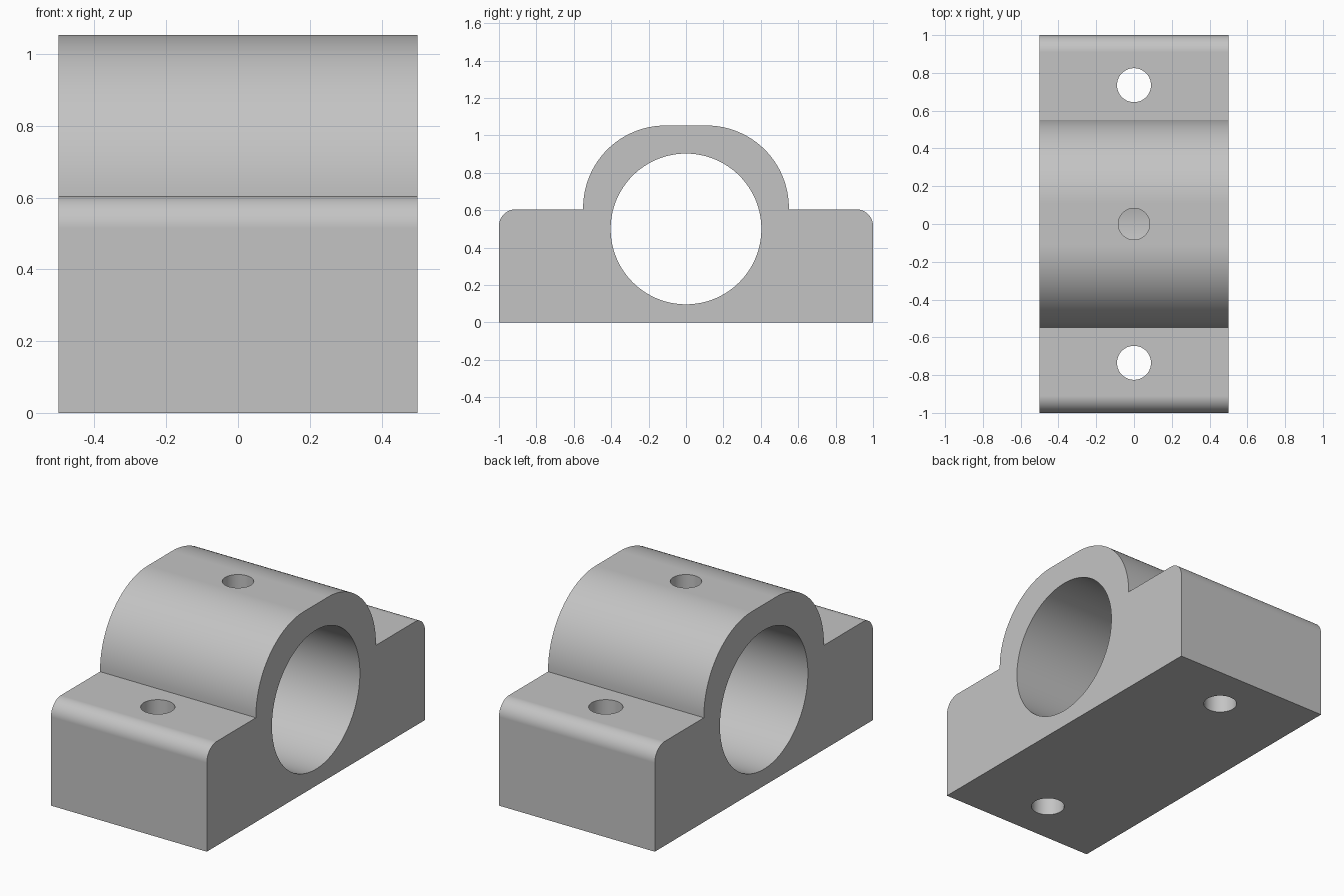
import bpy
import bmesh
from math import sin, cos, pi, radians

cube = bpy.data.objects.get("Cube")
if cube:
    bpy.data.objects.remove(cube, do_unlink=True)

WIDTH = 1.0
BASE_TOP, BASE_HALF, BASE_ROUND = 0.605, 1.0, 0.09
HOUSING_TOP, HOUSING_HALF, HOUSING_ROUND = 1.053, 0.55, 0.44
BORE_RADIUS, BORE_Z = 0.403, 0.5
BOLT_RADIUS, BOLT_Y = 0.09, 0.735
OIL_RADIUS = 0.083

grey = bpy.data.materials.new("plain grey")
grey.use_nodes = True
colour = (0.55, 0.55, 0.55, 1)
grey.diffuse_color = colour
grey.node_tree.nodes["Principled BSDF"].inputs["Base Color"].default_value = colour


def quarter(y, z, radius, steps):
    """Quarter round from its outer side up to its flat top."""
    angles = [pi / 2 * i / steps for i in range(steps + 1)]
    return [(y + radius * cos(a), z + radius * sin(a)) for a in angles]


def cutter(name, radius, depth, location, rotation=(0, 0, 0), sides=64):
    bpy.ops.mesh.primitive_cylinder_add(vertices=sides, radius=radius, depth=depth,
                                        location=location, rotation=rotation)
    obj = bpy.context.object
    obj.name = name
    return obj


# Bearing block: half the outline, mirrored and extruded along x
half = [(BASE_HALF, 0)]
half += quarter(BASE_HALF - BASE_ROUND, BASE_TOP - BASE_ROUND, BASE_ROUND, 12)
half += [(HOUSING_HALF, BASE_TOP)]
half += quarter(HOUSING_HALF - HOUSING_ROUND, HOUSING_TOP - HOUSING_ROUND, HOUSING_ROUND, 32)
outline = half + [(-y, z) for y, z in reversed(half)]

bm = bmesh.new()
face = bm.faces.new([bm.verts.new((-WIDTH / 2, y, z)) for y, z in outline])
side = bmesh.ops.extrude_face_region(bm, geom=[face])
moved = [v for v in side["geom"] if isinstance(v, bmesh.types.BMVert)]
bmesh.ops.translate(bm, verts=moved, vec=(WIDTH, 0, 0))
bmesh.ops.recalc_face_normals(bm, faces=bm.faces)
mesh = bpy.data.meshes.new("bearing_block")
bm.to_mesh(mesh)
bm.free()
mesh.materials.append(grey)
block = bpy.data.objects.new("bearing_block", mesh)
bpy.context.collection.objects.link(block)

# Shaft bore, bolt holes and oil hole
cutters = [
    cutter("bore_cutter", BORE_RADIUS, 2, (0, 0, BORE_Z), (0, pi / 2, 0), 128),
    cutter("front_bolt_cutter", BOLT_RADIUS, 2, (0, -BOLT_Y, 0.3)),
    cutter("back_bolt_cutter", BOLT_RADIUS, 2, (0, BOLT_Y, 0.3)),
    cutter("oil_hole_cutter", OIL_RADIUS, 0.8, (0, 0, 1)),
]
bpy.ops.object.select_all(action='DESELECT')
block.select_set(True)
bpy.context.view_layer.objects.active = block
for tool in cutters:
    tool.hide_render = True
    tool.data.materials.append(grey)
    cut = block.modifiers.new(tool.name, 'BOOLEAN')
    cut.operation = 'DIFFERENCE'
    cut.solver = 'EXACT'
    cut.object = tool
    bpy.ops.object.modifier_apply(modifier=cut.name)
    bpy.data.objects.remove(tool, do_unlink=True)

# Smooth curved surfaces, keep the flats flat
bpy.ops.object.shade_smooth_by_angle(angle=radians(30))
normals = block.modifiers.new("even_normals", 'WEIGHTED_NORMAL')
normals.keep_sharp = True
